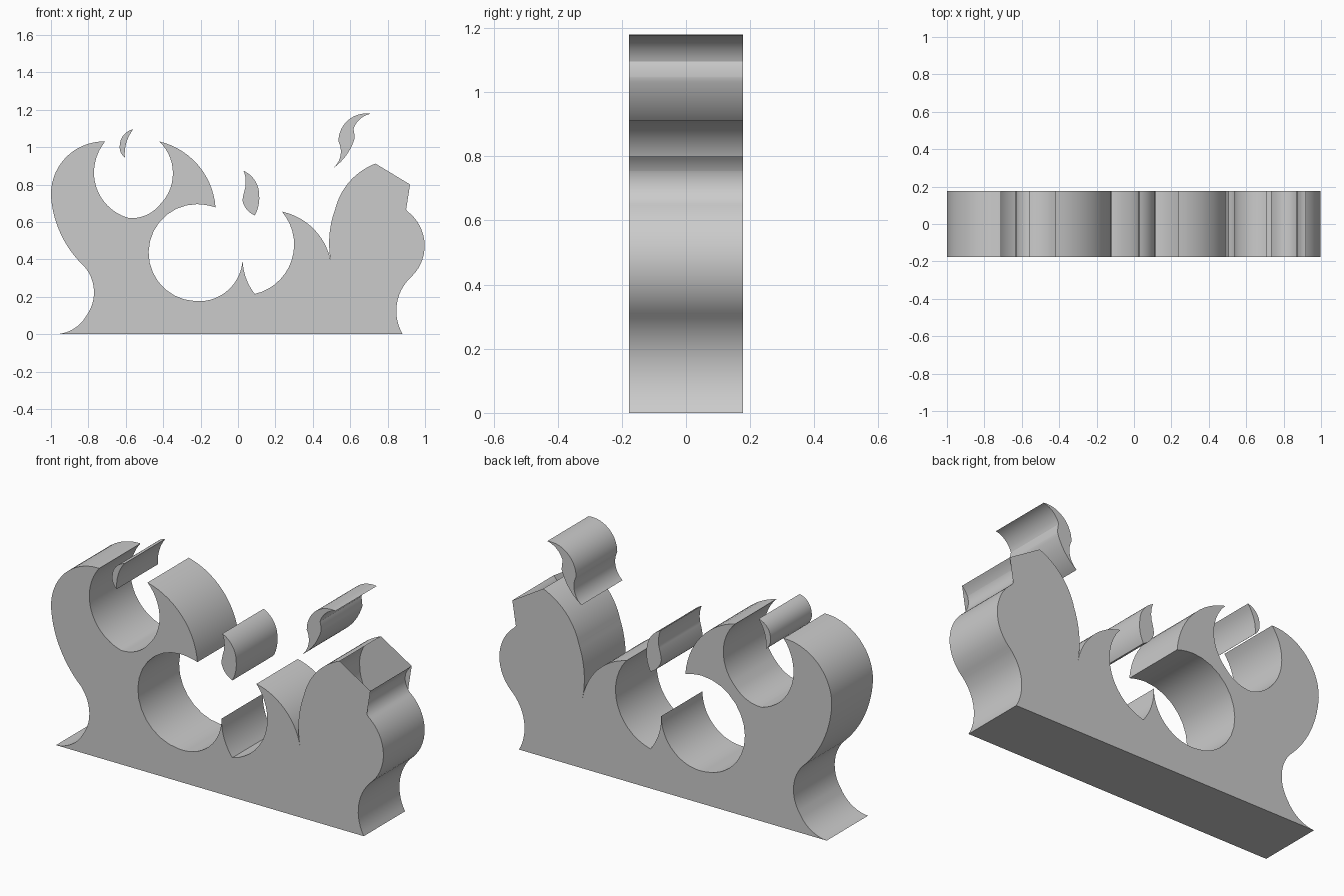
import bpy, bmesh, math

HALF_DEPTH = 0.177
STEPS = 14


def arc(a, m, b):
    """Points after a, up to b, on the circle through a, m and b."""
    a, m, b = complex(*a), complex(*m), complex(*b)
    w = (b - a) / (m - a)
    if abs(w.imag) < 1e-6:
        return [(b.real, b.imag)]
    c = (m - a) * (w - abs(w) ** 2) / (2j * w.imag) + a
    c = 2 * a - c if abs(abs(c - a) - abs(c - b)) > 1e-4 else c
    r = a - c
    turn = 1 if ((m - a).conjugate() * (b - m)).imag > 0 else -1
    sweep = turn * ((turn * math.atan2(((b - c) / r).imag, ((b - c) / r).real)) % math.tau)
    pts = []
    for i in range(1, STEPS + 1):
        t = sweep * i / STEPS
        p = c + r * complex(math.cos(t), math.sin(t))
        pts.append((p.real, p.imag))
    return pts


def slab(name, start, arcs):
    """Extrude a closed outline of (via, end) arcs along y."""
    pts = [start]
    for mx, mz, ex, ez in arcs:
        pts += arc(pts[-1], (mx, mz), (ex, ez))
    if math.dist(pts[0], pts[-1]) < 1e-4:
        pts.pop()
    bm = bmesh.new()
    face = bm.faces.new([bm.verts.new((x, -HALF_DEPTH, z)) for x, z in pts])
    ext = bmesh.ops.extrude_face_region(bm, geom=[face], use_keep_orig=True)
    for v in ext["geom"]:
        if isinstance(v, bmesh.types.BMVert):
            v.co.y = HALF_DEPTH
    bmesh.ops.recalc_face_normals(bm, faces=bm.faces)
    me = bpy.data.meshes.new(name)
    bm.to_mesh(me)
    bm.free()
    ob = bpy.data.objects.new(name, me)
    bpy.context.collection.objects.link(ob)
    bpy.ops.object.select_all(action='DESELECT')
    ob.select_set(True)
    bpy.context.view_layer.objects.active = ob
    bpy.ops.object.shade_smooth_by_angle(angle=math.radians(30))


# Main fire body: flat base, then around the flames from right to left
slab("fire_body", (-0.97, 0), [
    (0, 0, 0.88, 0),
    # right edge and thin right tongue
    (0.847, 0.14, 0.93, 0.31),
    (0.998, 0.47, 0.92, 0.645),
    (0.881, 0.715, 0.92, 0.80),
    (0.874, 0.72, 0.885, 0.615),
    # right bowl and tall tongue
    (0.86, 0.53, 0.78, 0.50),
    (0.655, 0.58, 0.608, 0.715),
    (0.64, 0.84, 0.735, 0.912),
    (0.60, 0.82, 0.52, 0.67),
    (0.489, 0.53, 0.497, 0.385),
    # middle tongue and hollow
    (0.41, 0.557, 0.235, 0.655),
    (0.30, 0.48, 0.09, 0.215),
    (0.041, 0.305, 0.025, 0.41),
    # large round hollow
    (-0.05, 0.238, -0.23, 0.177),
    (-0.478, 0.435, -0.22, 0.695),
    (-0.17, 0.69, -0.12, 0.678),
    # left bowl between two tongues
    (-0.21, 0.90, -0.42, 1.03),
    (-0.348, 0.86, -0.42, 0.69),
    (-0.49, 0.637, -0.58, 0.62),
    (-0.70, 0.69, -0.77, 0.86),
    (-0.755, 0.95, -0.71, 1.03),
    # left edge
    (-0.91, 0.955, -1.0, 0.74),
    (-0.945, 0.53, -0.82, 0.36),
    (-0.77, 0.23, -0.81, 0.10),
    (-0.875, 0.031, -0.97, 0),
])

# Loose sparks
slab("left_spark", (-0.56, 1.095), [
    (-0.615, 1.06, -0.632, 1.01),
    (-0.628, 0.975, -0.605, 0.945),
    (-0.598, 1.02, -0.56, 1.095),
])
slab("middle_spark", (0.03, 0.873), [
    (0.088, 0.825, 0.113, 0.745),
    (0.11, 0.69, 0.09, 0.635),
    (0.048, 0.665, 0.024, 0.715),
    (0.029, 0.745, 0.038, 0.78),
    (0.041, 0.825, 0.03, 0.873),
])
slab("right_spark", (0.71, 1.178), [
    (0.59, 1.145, 0.537, 1.03),
    (0.549, 0.962, 0.505, 0.885),
    (0.585, 0.965, 0.623, 1.045),
    (0.622, 1.07, 0.617, 1.095),
    (0.65, 1.148, 0.71, 1.178),
])
